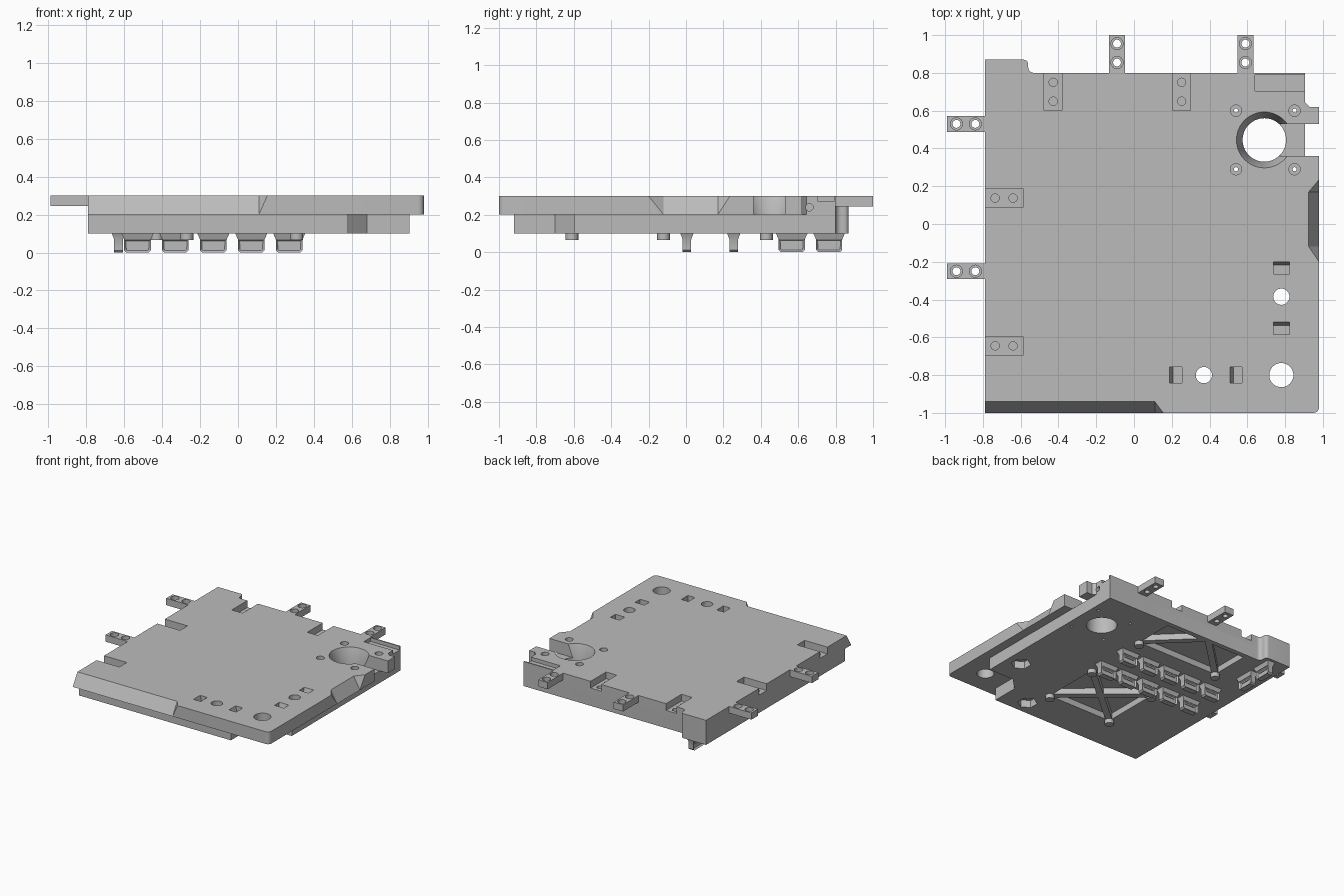
import bpy, bmesh, math
from mathutils import Vector, Matrix

if "Cube" in bpy.data.objects:
    bpy.data.objects.remove(bpy.data.objects["Cube"])

grey = bpy.data.materials.new("plain grey")
grey.use_nodes = True
grey.diffuse_color = (0.5, 0.5, 0.5, 1)
grey.node_tree.nodes["Principled BSDF"].inputs["Base Color"].default_value = grey.diffuse_color


def finish(name, bm):
    bmesh.ops.recalc_face_normals(bm, faces=bm.faces)
    me = bpy.data.meshes.new(name)
    bm.to_mesh(me)
    bm.free()
    me.materials.append(grey)
    ob = bpy.data.objects.new(name, me)
    bpy.context.collection.objects.link(ob)
    return ob


def slab(name, outline, z0, z1):
    bm = bmesh.new()
    face = bm.faces.new([bm.verts.new((x, y, z0)) for x, y in outline])
    top = bmesh.ops.extrude_face_region(bm, geom=[face])["geom"]
    bmesh.ops.translate(bm, vec=(0, 0, z1 - z0), verts=[v for v in top if isinstance(v, bmesh.types.BMVert)])
    return finish(name, bm)


def box(name, x0, x1, y0, y1, z0, z1):
    return slab(name, [(x0, y0), (x1, y0), (x1, y1), (x0, y1)], z0, z1)


def drum(name, x, y, z0, z1, r, r_top=None, sides=32):
    bm = bmesh.new()
    bmesh.ops.create_cone(bm, cap_ends=True, segments=sides, radius1=r,
                          radius2=r if r_top is None else r_top, depth=z1 - z0,
                          matrix=Matrix.Translation((x, y, (z0 + z1) / 2)))
    return finish(name, bm)


def hull(name, points):
    bm = bmesh.new()
    for p in points:
        bm.verts.new(p)
    bmesh.ops.convex_hull(bm, input=bm.verts)
    return finish(name, bm)


def boolean(target, tool, op="DIFFERENCE"):
    mod = target.modifiers.new("bool", "BOOLEAN")
    mod.operation, mod.solver, mod.object = op, "EXACT", tool
    bpy.context.view_layer.objects.active = target
    bpy.ops.object.modifier_apply(modifier=mod.name)
    bpy.data.objects.remove(tool)


def arc(cx, cy, r, a0, a1, n=6):
    return [(cx + r * math.cos(math.radians(a0 + (a1 - a0) * i / n)),
             cy + r * math.sin(math.radians(a0 + (a1 - a0) * i / n))) for i in range(n + 1)]


# Stepped plate: wide upper layer over a smaller lower layer, with a raised rear corner
rear = [(-0.53, 0.8)] + arc(-0.585, 0.845, 0.025, 0, 90) + [(-0.79, 0.87)]
rear = arc(-0.53, 0.83, 0.03, 270, 180)[:] + arc(-0.585, 0.845, 0.025, 0, 90) + [(-0.79, 0.87)]
body = slab("base_plate", [(-0.79, -1)] + arc(0.95, -0.97, 0.03, -90, 0)
            + [(0.98, 0.62), (0.93, 0.62), (0.905, 0.645), (0.905, 0.8)] + rear, 0.2, 0.3)
lower = slab("lower_layer", [(-0.79, -0.92), (0.58, -0.92), (0.58, -0.7), (0.68, -0.6),
             (0.905, -0.6), (0.905, 0.8)] + rear, 0.1, 0.2)
boolean(body, lower, "UNION")

# Mounting tabs on the rear and left edges
for x in (-0.09, 0.59):
    boolean(body, box("tab", x - 0.042, x + 0.042, 0.75, 1, 0.245, 0.3), "UNION")
for y in (0.53, -0.25):
    boolean(body, box("tab", -0.99, -0.75, y - 0.042, y + 0.042, 0.245, 0.3), "UNION")
tab_holes = [(x, y) for x in (-0.09, 0.59) for y in (0.855, 0.955)]
tab_holes += [(x, y) for y in (0.53, -0.25) for x in (-0.94, -0.84)]
for x, y in tab_holes:
    boolean(body, drum("bore", x, y, 0.27, 0.35, 0.032, sides=24))
    boolean(body, drum("hole", x, y, 0.2 if abs(x) > 0.8 or y > 0.83 else 0.24, 0.35, 0.021, sides=24))

# Matching edge sockets that receive the tabs of a neighbour
for x in (-0.428, 0.252):
    boolean(body, box("socket", x - 0.048, x + 0.048, 0.6, 0.85, 0.245, 0.35))
    for y in (0.65, 0.75):
        boolean(body, drum("hole", x, y, 0.17, 0.35, 0.022, sides=24))
for y in (0.137, -0.645):
    boolean(body, box("socket", -0.85, -0.585, y - 0.048, y + 0.048, 0.245, 0.35))
    for x in (-0.735, -0.64):
        boolean(body, drum("hole", x, y, 0.17, 0.35, 0.022, sides=24))


# Sloped finger cut-outs on the front and right edges
def sloped_cut(points, push):
    pts = [Vector(p) for p in points]
    boolean(body, hull("cut", pts + [p + Vector(push) for p in pts]))


sloped_cut([(-0.85, -0.94, 0.3), (-0.85, -1, 0.2), (0.11, -0.94, 0.3), (0.11, -1, 0.2),
            (0.155, -1, 0.3)], (0, -0.05, 0.05))
sloped_cut([(0.925, -0.12, 0.3), (0.925, 0.17, 0.3), (0.98, -0.12, 0.2), (0.98, 0.17, 0.2),
            (0.98, -0.2, 0.3), (0.98, 0.235, 0.3)], (0.05, 0, 0.05))

# Large funnel opening with side channel and four screw holes
boolean(body, box("channel", 0.69, 1.1, 0.36, 0.53, 0.2, 0.35))
boolean(body, drum("funnel", 0.69, 0.445, 0.2, 0.31, 0.115, 0.151, 64))
boolean(body, drum("opening", 0.69, 0.445, 0.05, 0.25, 0.115, sides=64))
for x in (0.54, 0.85):
    for y in (0.29, 0.6):
        boolean(body, drum("bore", x, y, 0.2, 0.35, 0.03, sides=24))
        boolean(body, drum("screw", x, y, 0.05, 0.25, 0.011, sides=16))

# Shallow rear ledge and cable hole in the right edge
boolean(body, box("ledge", 0.64, 1, 0.705, 0.79, 0.27, 0.35))
side_hole = drum("side_hole", 0, 0, -0.08, 0.08, 0.02, sides=24)
side_hole.data.transform(Matrix.Translation((0.93, 0.66, 0.24)) @ Matrix.Rotation(math.pi / 2, 4, "Y"))
boolean(body, side_hole)

# Bolt holes with hexagonal nut pockets, and the corner hole
for x, y in ((0.37, -0.8), (0.78, -0.385)):
    boolean(body, drum("bolt", x, y, 0.05, 0.35, 0.043))
    boolean(body, drum("nut", x, y, 0.05, 0.16, 0.075, sides=6))
boolean(body, drum("corner_hole", 0.78, -0.8, 0.05, 0.35, 0.064))

# Small pin pockets with one sloped wall
for y in (-0.2, -0.52):
    boolean(body, hull("pin_pocket", [(x, yy, z) for x in (0.738, 0.823) for yy, z in
            ((y, 0.3), (y, 0.32), (y - 0.065, 0.32), (y - 0.065, 0.24), (y - 0.018, 0.24))]))
for x in (0.188, 0.508):
    boolean(body, hull("pin_pocket", [(xx, y, z) for y in (-0.842, -0.757) for xx, z in
            ((x, 0.3), (x, 0.32), (x + 0.065, 0.32), (x + 0.065, 0.24), (x + 0.018, 0.24))]))


# Underside recesses crossed by flush ribs
def rib(a, b):
    a, b = Vector(a), Vector(b)
    n = (b - a).normalized().orthogonal() * 0.025
    r = slab("rib", [a - n, b - n, b + n, a + n], 0.1, 0.17)
    boolean(body, r, "UNION")


boolean(body, box("recess", -0.27, 0.31, -0.61, -0.12, 0.05, 0.15))
rib((-0.27, -0.61), (0.31, -0.12))
rib((-0.27, -0.12), (0.31, -0.61))
boolean(body, box("recess", -0.43, 0.31, 0.43, 0.76, 0.05, 0.15))
rib((0.31, 0.43), (-0.04, 0.77))
rib((-0.43, 0.43), (-0.08, 0.77))

# Round feet at the recess corners
feet = [(x, y) for x in (-0.27, 0.31) for y in (-0.61, -0.12)] + [(-0.43, 0.43), (0.31, 0.43)]
for i, (x, y) in enumerate(feet):
    drum(f"foot_{i + 1}", x, y, 0.065, 0.152, 0.034, sides=24)

# Hanging clip: chamfered plate with recessed faces, a middle bar and a flared root
bm = bmesh.new()
w, t = 0.07, 0.023
outline = [(-w + 0.012, 0), (w - 0.012, 0), (w, 0.012), (w, 0.07), (-w, 0.07), (-w, 0.012)]
front = bm.faces.new([bm.verts.new((x, -t, z)) for x, z in outline])
ext = bmesh.ops.extrude_face_region(bm, geom=[front])["geom"]
bmesh.ops.translate(bm, vec=(0, 2 * t, 0), verts=[v for v in ext if isinstance(v, bmesh.types.BMVert)])
bmesh.ops.recalc_face_normals(bm, faces=bm.faces)
sides = [f for f in bm.faces if abs(f.normal.y) > 0.9]
bmesh.ops.inset_individual(bm, faces=sides, thickness=0.012, depth=-0.012)
clip_plate = finish("clip", bm)
root = hull("root", [(sx * a, sy * b, z) for sx in (-1, 1) for sy in (-1, 1)
                     for a, b, z in ((w, t, 0.068), (w + 0.014, t + 0.012, 0.1))])
boolean(clip_plate, root, "UNION")
boolean(clip_plate, box("bar", -0.045, 0.045, -0.017, 0.017, 0.045, 0.054), "UNION")

# Two rows of five clips, plus two turned clips under the rear corner
spots = [(x, y, 0) for y in (0.005, 0.255) for x in (-0.53, -0.33, -0.13, 0.07, 0.27)]
spots += [(-0.63, y, math.pi / 2) for y in (0.565, 0.765)]
for i, (x, y, turn) in enumerate(spots):
    ob = clip_plate if i == 0 else bpy.data.objects.new(f"clip_{i + 1}", clip_plate.data)
    if i:
        bpy.context.collection.objects.link(ob)
    ob.location, ob.rotation_euler.z = (x, y, 0), turn

# Smooth round walls, keep hard edges
for ob in bpy.context.scene.objects:
    ob.select_set(ob.type == "MESH")
bpy.context.view_layer.objects.active = body
bpy.ops.object.shade_smooth_by_angle(angle=math.radians(30))
